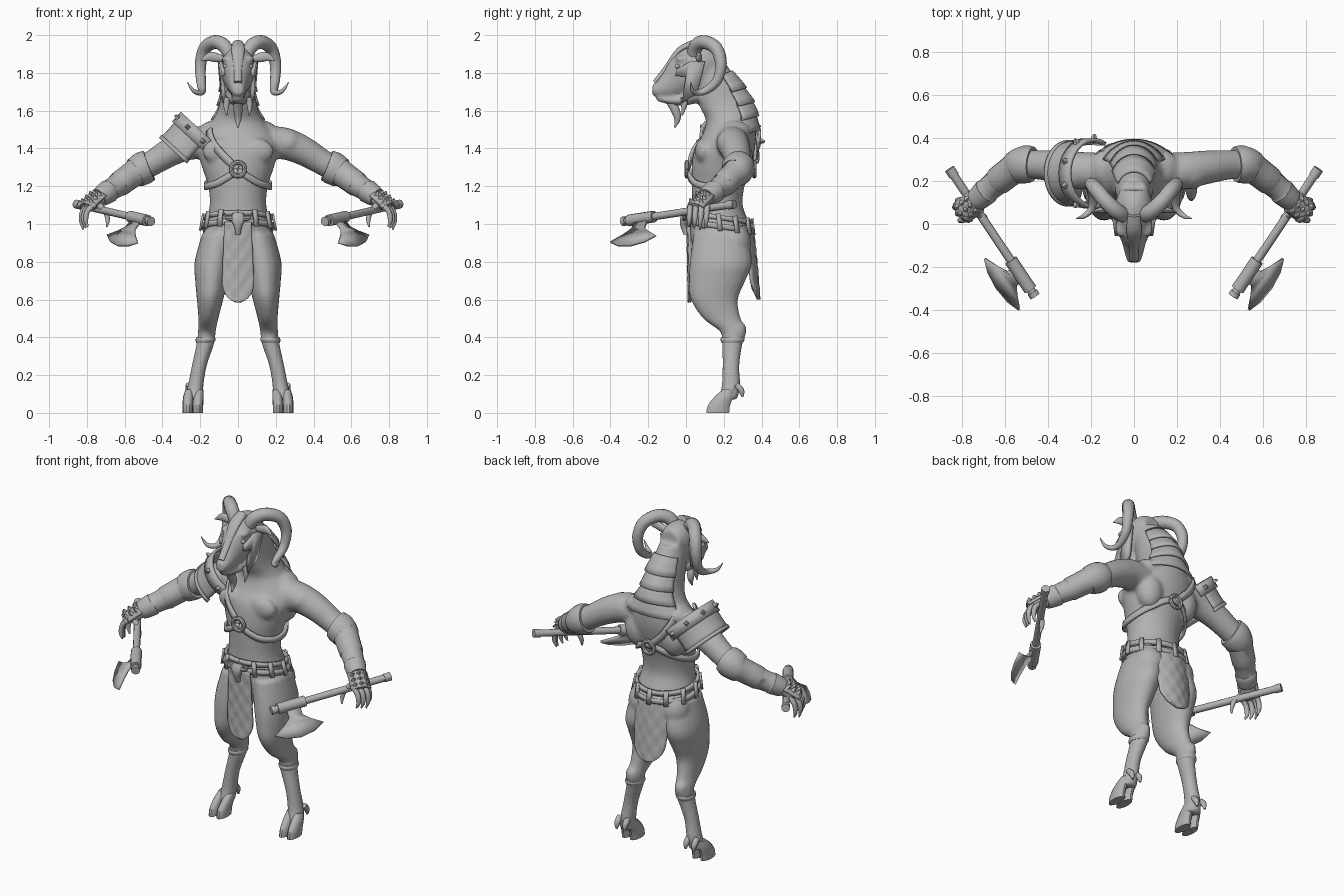
import bpy, bmesh
from math import sin, cos, pi, radians, sqrt
from mathutils import Vector as V, Matrix

if "Cube" in bpy.data.objects:
    bpy.data.objects.remove(bpy.data.objects["Cube"])

GREY = (0.45, 0.45, 0.45, 1)
mat = bpy.data.materials.new("stone grey")
mat.use_nodes = True
mat.diffuse_color = GREY
mat.node_tree.nodes["Principled BSDF"].inputs["Base Color"].default_value = GREY


def finish(name, bm, thick=0):
    bmesh.ops.recalc_face_normals(bm, faces=bm.faces)
    me = bpy.data.meshes.new(name)
    bm.to_mesh(me)
    bm.free()
    me.materials.append(mat)
    me.shade_smooth()
    me.set_sharp_from_angle(angle=radians(40))
    ob = bpy.data.objects.new(name, me)
    bpy.context.collection.objects.link(ob)
    if thick:
        m = ob.modifiers.new("thickness", "SOLIDIFY")
        m.thickness, m.offset = thick, 0
    return ob


def spline(pts, steps):
    """Catmull-Rom resampling of tuples of any length."""
    P = [pts[0]] + list(pts) + [pts[-1]]
    out = []
    for i in range(len(pts) - 1):
        for k in range(steps):
            t = k / steps
            out.append(tuple(b + .5 * t * (c - a + t * (2*a - 5*b + 4*c - d + t * (3*(b - c) + d - a)))
                             for a, b, c, d in zip(*P[i:i + 4])))
    return out + [tuple(pts[-1])]


def tube(bm, rings, ref=(1, 0, 0), n=20, flat=False, steps=4, s=1):
    """Loft of ellipses (x, y, z, r along ref, r across); s=-1 mirrors."""
    R = spline([r if len(r) == 5 else (*r, r[3]) for r in rings], steps)
    C = [V(r[:3]) for r in R]
    loops = []
    for i, r in enumerate(R):
        t = V((0, 0, 1)) if flat else (C[min(i+1, len(C)-1)] - C[max(i-1, 0)]).normalized()
        a = (V(ref) - t * t.dot(V(ref))).normalized()
        b = t.cross(a)
        ps = [C[i] + a * r[3] * cos(2*pi*k/n) + b * r[4] * sin(2*pi*k/n) for k in range(n)]
        loops.append([bm.verts.new((p.x * s, p.y, p.z)) for p in ps])
    for A, B in zip(loops, loops[1:]):
        for k in range(n):
            bm.faces.new((A[k], A[(k+1) % n], B[(k+1) % n], B[k]))
    bm.faces.new(loops[0])
    bm.faces.new(loops[-1])


def ball(bm, c, r, s=1):
    bmesh.ops.create_uvsphere(bm, u_segments=20, v_segments=12, radius=1,
                              matrix=Matrix.Translation((c[0] * s, c[1], c[2])) @ Matrix.Diagonal((*r, 1)))


def stud(bm, p, normal, r=.016, h=.025):
    q = V(normal).to_track_quat('Z', 'Y').to_matrix().to_4x4()
    bmesh.ops.create_cone(bm, cap_ends=True, segments=4, radius1=r, radius2=r * .35, depth=h,
                          matrix=Matrix.Translation(p) @ q)


def grid(name, nu, nv, f, thick):
    bm = bmesh.new()
    G = [[bm.verts.new(f(i / nu, j / nv)) for j in range(nv + 1)] for i in range(nu + 1)]
    for i in range(nu):
        for j in range(nv):
            bm.faces.new((G[i][j], G[i+1][j], G[i+1][j+1], G[i][j+1]))
    return finish(name, bm, thick)


# Body: torso, neck, head, limbs fused into one skin
TORSO = [(0, .18, .86, .15, .14), (0, .18, .93, .175, .155), (0, .18, 1.0, .17, .155), (0, .165, 1.1, .15, .135),
         (0, .17, 1.2, .158, .14), (0, .185, 1.3, .19, .155), (0, .205, 1.4, .215, .16), (0, .23, 1.48, .19, .14),
         (0, .235, 1.55, .135, .13), (0, .21, 1.63, .1, .14), (0, .16, 1.75, .085, .12), (0, .11, 1.85, .07, .1)]
ARM = [(.15, .24, 1.43, .09), (.25, .25, 1.425, .085), (.35, .265, 1.385, .077), (.45, .275, 1.325, .068),
       (.54, .27, 1.275, .066), (.63, .2, 1.21, .058), (.715, .125, 1.15, .042), (.77, .08, 1.11, .038)]
LEG = [(.1, .18, .95, .09, .14), (.13, .185, .8, .1, .165), (.14, .165, .7, .087, .15), (.148, .15, .6, .07, .125),
       (.157, .19, .5, .053, .1), (.165, .25, .43, .047, .07), (.172, .245, .37, .047, .055),
       (.205, .238, .25, .04, .045), (.225, .238, .14, .042, .05), (.235, .22, .07, .05, .05)]
body = bmesh.new()
tube(body, TORSO, flat=True, n=32)
tube(body, [(0, .16, 1.86, .065), (0, .09, 1.85, .088, .11), (0, 0, 1.795, .085, .118), (0, -.075, 1.745, .058, .082),
            (0, -.14, 1.715, .042, .048), (0, -.178, 1.715, .03, .03)])
tube(body, [(0, .06, 1.69, .07, .05), (0, -.03, 1.655, .05, .03), (0, -.13, 1.66, .032, .016), (0, -.155, 1.665, .02, .01)])
for s in (1, -1):
    tube(body, ARM, (0, 1, 0), s=s)
    tube(body, LEG, flat=True, s=s)
    for c, r in [((.09, .092, 1.385), (.1, .045, .07)), ((.26, .245, 1.43), (.085, .085, .075)),
                 ((.11, .26, 1.49), (.1, .09, .06)), ((.12, .28, 1.35), (.08, .075, .11)),
                 ((.1, .25, .9), (.095, .095, .11)), ((.165, .275, .445), (.04, .045, .04)),
                 ((.77, .075, 1.11), (.05, .055, .035)), ((.06, -.02, 1.875), (.028, .04, .018))]:
        ball(body, c, r, s)
ob = finish("body", body)
m = ob.modifiers.new("fuse", "REMESH")
m.mode, m.voxel_size, m.use_smooth_shade = 'VOXEL', .011, True
m = ob.modifiers.new("soften", "SMOOTH")
m.iterations = 4

# Head details
beard = bmesh.new()
tube(beard, [(0, -.09, 1.66, .022), (0, -.06, 1.61, .024), (0, -.045, 1.56, .018), (0, -.06, 1.51, .003)])
for s in (1, -1):
    tube(beard, [(.055, -.01, 1.67, .018), (.062, -.01, 1.63, .016), (.06, -.02, 1.575, .003)], s=s)
finish("beard", beard)
ridge = bmesh.new()
tube(ridge, [(0, .04, 1.955, .03, .02), (0, -.035, 1.92, .035, .016), (0, -.105, 1.825, .022, .014),
             (0, -.165, 1.75, .02, .012)])
finish("nose_ridge", ridge)
horns, ears, eyes, cheeks = (bmesh.new() for _ in range(4))
for s in (1, -1):
    tube(horns, [(.04, .04, 1.89, .036), (.075, .055, 1.945, .038), (.125, .1, 1.963, .037), (.175, .16, 1.93, .035),
                 (.198, .185, 1.85, .031), (.196, .165, 1.76, .026), (.19, .11, 1.71, .021), (.2, .065, 1.695, .016),
                 (.235, .035, 1.705, .011), (.268, .025, 1.75, .002)], (0, 1, 0), n=14, s=s)
    tube(ears, [(.06, .07, 1.87, .012), (.11, .07, 1.88, .024, .016), (.15, .065, 1.885, .024, .014),
                (.195, .055, 1.865, .003)], (0, 0, 1), n=12, s=s)
    ball(eyes, (.065, -.045, 1.835), (.014, .014, .012), s)
    outline = [(.1, 1.86), (.02, 1.86), (-.05, 1.82), (-.055, 1.785), (.0, 1.78), (-.01, 1.72), (-.02, 1.64), (.06, 1.69)]
    cheeks.faces.new([cheeks.verts.new((s * (.083 + .1 * y + .06 * (z - 1.78)), y, z)) for y, z in outline])
finish("horns", horns)
finish("ears", ears)
finish("eyes", eyes)
finish("cheek_guards", cheeks, .02)

RINGS = spline(TORSO, 4)


def on_torso(deg, z, off=0.0):
    i = max(k for k in range(len(RINGS) - 1) if RINGS[k][2] <= z)
    A, B = RINGS[i], RINGS[i + 1]
    t = (z - A[2]) / (B[2] - A[2])
    _, y, _, rx, ry = [a + (b - a) * t for a, b in zip(A, B)]
    return V(((rx + off) * cos(radians(deg)), y + (ry + off) * sin(radians(deg)), z))


def strap(name, path, width, thick=.014, off=.016):
    P = spline(path, 8)

    def f(u, v):
        i = round(u * (len(P) - 1))
        p = on_torso(*P[i], off)
        t = on_torso(*P[min(i+1, len(P)-1)], off) - on_torso(*P[max(i-1, 0)], off)
        n = on_torso(*P[i], off + .02) - p
        return p + t.cross(n).normalized() * width * (v - .5)
    return grid(name, len(P) - 1, 1, f, thick)


# Neck plates, each flaring over the next
for k in range(4):
    z0 = 1.79 - .075 * k
    grid("neck_plate", 16, 3, lambda u, v: on_torso(25 + 130*u, z0 - .09*v + .02*sin(pi*u), .004 + .016*v), .012)

# Harness
strap("chest_strap", [(-142, 1.5), (-128, 1.44), (-110, 1.36), (-92, 1.29)], .04)
strap("back_strap", [(142, 1.5), (125, 1.44), (110, 1.37), (92, 1.3)], .04)
strap("rib_strap", [(-90, 1.28), (-50, 1.215), (0, 1.2), (45, 1.24), (90, 1.3), (135, 1.24), (180, 1.2),
                    (230, 1.215), (270, 1.28)], .035)
rings = bmesh.new()
for deg in (-90, 90):
    c = on_torso(deg, 1.29, .025)
    tube(rings, [(c.x + .037*cos(a), c.y, c.z + .037*sin(a), .012) for a in [k*pi/8 for k in range(17)]],
         (0, 1, 0), n=8, steps=1)
finish("harness_rings", rings)

# Shoulder guard
AX, UP, C0 = V((-.68, 0, -.73)), V((-.73, 0, .68)), V((-.2, .235, 1.465))


def guard(deg, along, r):
    a = radians(deg)
    return C0 + AX * along + UP * r * cos(a) + V((0, -1, 0)) * r * sin(a)


grid("shoulder_flange", 20, 4, lambda u, v: guard(-105 + 210*u, .02 + .13*v, .145 - .012*v + .01*v*v), .014)
grid("shoulder_band", 20, 1, lambda u, v: guard(-118 + 236*u, -.025 + .07*v, .155), .016)
grid("shoulder_rim", 20, 1, lambda u, v: guard(-108 + 216*u, .135 + .02*v, .148), .014)
studs = bmesh.new()
for deg in range(-100, 101, 40):
    p = guard(deg, .01, .17)
    stud(studs, p, p - C0 - AX * .01, .019, .028)
finish("shoulder_studs", studs)

# Belt with loops and a horned skull buckle
for name, lift, w in (("belt_upper", .025, .026), ("belt_lower", -.022, .03)):
    strap(name, [(a, 1.01 + lift - .025 * sin(radians(a))) for a in range(-90, 271, 30)], w, .018, .012)
for a in range(-60, 241, 30):
    z = 1.01 - .025 * sin(radians(a))
    grid("belt_loop", 2, 1, lambda u, v: on_torso(a - 4 + 8*u, z - .045 + .09*v, .026), .012)
skull = bmesh.new()
tube(skull, [(0, .0, 1.055, .03, .02), (0, -.01, 1.02, .036, .022), (0, -.01, .985, .02, .018), (0, 0, .945, .014, .012)])
for s in (1, -1):
    tube(skull, [(.02, -.01, 1.03, .013), (.055, -.008, 1.03, .01), (.075, 0, 1.06, .002)], (0, 1, 0), n=8, s=s)
finish("skull_buckle", skull)


# Loincloth panels with quilted relief
def cloth(name, top, bottom, w0, w1, y0, y1, bend):
    def f(u, v):
        z = top + (bottom - top) * v
        w = (w0 + (w1 - w0) * v) * sqrt(max(.02, 1 - max(0, (v - .72) / .28) ** 2))
        x = (2*u - 1) * w
        return (x, y0 + (y1 - y0) * v**.6 + bend * x * x + .003 * sin(90*x) * sin(60*z), z)
    grid(name, 16, 32, f, .016)


cloth("loincloth_front", 1.01, .585, .07, .088, .008, .018, 1.5)
cloth("loincloth_back", .99, .6, .13, .095, .34, .385, -3)

# Hooves and dewclaws
hooves = bmesh.new()
for s in (1, -1):
    for x in (.212, .266):
        tube(hooves, [(x, .168, 0, .027, .062), (x, .175, .04, .028, .06), (x - .003, .2, .085, .027, .05),
                      (x - .008, .225, .125, .02, .03)], flat=True, n=14, s=s)
        tube(hooves, [(x - .005, .265, .15, .016), (x - .005, .292, .12, .017), (x - .005, .3, .085, .006)], n=10, s=s)
    tube(hooves, [(.171, .247, .4, .05, .062), (.172, .246, .385, .053, .064), (.175, .244, .37, .046, .054)],
         flat=True, s=s)
finish("hooves", hooves)

# Gauntlets, hands and axes
F = V((.64, -.52, -.56)).normalized()
S = F.cross(V((0, 0, 1))).normalized()
N = S.cross(F)
D = V((.55, .82, .127)).normalized()
O = V((.56, -.34, -.75)).normalized()
HEAD = V((.53, -.23, 1.03))
for s, side in ((1, "left"), (-1, "right")):
    g, h, k, a, b = (bmesh.new() for _ in range(5))
    tube(g, [(.47, .277, 1.31, .082), (.5, .277, 1.297, .088), (.545, .265, 1.27, .08), (.555, .258, 1.265, .07),
             (.63, .2, 1.21, .067), (.635, .196, 1.206, .062), (.68, .157, 1.178, .057), (.685, .152, 1.174, .062),
             (.72, .12, 1.15, .056), (.735, .108, 1.14, .05)], (0, 1, 0), s=s, steps=2)
    finish(side + "_gauntlet", g)
    for i in range(4):
        y = .115 - .03 * i
        x = .8 - .012 * abs(i - 1)
        tube(h, [(x - .02, y, 1.105, .016), (x + .02, y - .005, 1.07, .015), (x + .03, y - .008, 1.02, .013),
                 (x + .018, y - .012, .97 + .008 * abs(i - 1), .004)], (0, 1, 0), n=10, s=s)
    tube(h, [(.735, .05, 1.1, .018), (.7, .035, 1.06, .015), (.69, .025, 1.02, .012), (.695, .015, .985, .004)],
         (0, 1, 0), n=10, s=s)
    finish(side + "_fingers", h)
    for i in (-1, 0, 1):
        for j in (-1, 0, 1):
            p = V((.765, .08, 1.115)) + S * i * .034 + F * j * .034 + N * (.042 - .008 * i * i)
            stud(k, (p.x * s, p.y, p.z), (N.x * s, N.y, N.z), .017, .024)
    finish(side + "_hand_studs", k)
    grid(side + "_hand_plate", 6, 6, lambda u, v: (lambda q: (q.x * s, q.y, q.z))(
        V((.765, .08, 1.115)) + S * .11 * (u - .5) + F * .11 * (v - .5) + N * (.033 - .03 * (2*u - 1)**2)), .01)

    def rod(t0, t1, r):
        tube(a, [(*(HEAD + D * t), r) for t in (t0, t1)], (0, 0, 1), n=12, steps=1, s=s)
    rod(-.125, .585, .02)
    rod(-.09, .075, .031)
    rod(-.128, -.105, .025)
    rod(.55, .59, .024)
    finish(side + "_axe_handle", a)
    half = [(0, .04), (.07, .04), (.105, .08), (.145, .145), (.178, .085)]
    edge = half + [(.192, 0)] + [(o, -d) for o, d in reversed(half)]
    pts = [HEAD + O * o + D * d for o, d in edge]
    b.faces.new([b.verts.new((p.x * s, p.y, p.z)) for p in pts])
    finish(side + "_axe_blade", b, .014)
